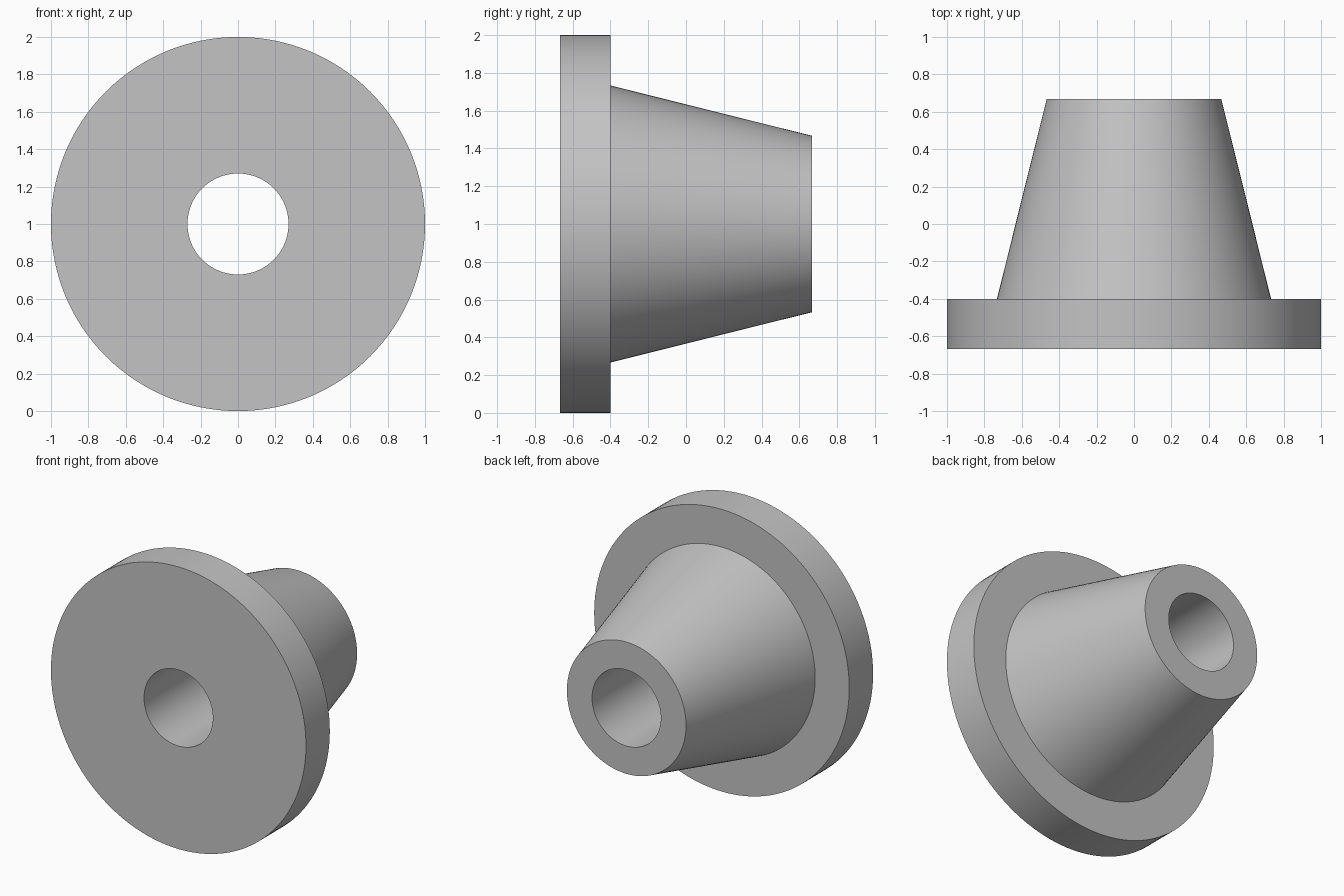
import bpy
import bmesh
from math import cos, sin, tau, radians

cube = bpy.data.objects.get("Cube")
if cube:
    bpy.data.objects.remove(cube, do_unlink=True)

SEGMENTS = 128
CENTRE_Z = 1.0

# Single plain grey
grey = bpy.data.materials.new("plain_grey")
grey.use_nodes = True
colour = (0.55, 0.55, 0.55, 1.0)
grey.diffuse_color = colour
grey.node_tree.nodes["Principled BSDF"].inputs["Base Color"].default_value = colour


def revolve(name, profile):
    """Spin a closed (radius, y) profile around the horizontal bore axis."""
    bm = bmesh.new()
    rings = []
    for i in range(SEGMENTS):
        a = tau * i / SEGMENTS
        rings.append([bm.verts.new((r * cos(a), y, CENTRE_Z + r * sin(a)))
                      for r, y in profile])
    count = len(profile)
    for i, ring in enumerate(rings):
        following = rings[(i + 1) % SEGMENTS]
        for j in range(count):
            k = (j + 1) % count
            bm.faces.new((ring[j], ring[k], following[k], following[j]))
    bmesh.ops.recalc_face_normals(bm, faces=bm.faces)
    mesh = bpy.data.meshes.new(name)
    bm.to_mesh(mesh)
    bm.free()
    mesh.materials.append(grey)
    obj = bpy.data.objects.new(name, mesh)
    bpy.context.collection.objects.link(obj)
    bpy.ops.object.select_all(action='DESELECT')
    obj.select_set(True)
    bpy.context.view_layer.objects.active = obj
    bpy.ops.object.shade_smooth_by_angle(angle=radians(30))
    return obj


# Flange, tapered hub and through bore as one solid
BORE, FLANGE, HUB_BASE, HUB_TIP = 0.27, 1.0, 0.733, 0.467
FRONT, STEP, BACK = -0.667, -0.4, 0.667
revolve("flanged_tapered_bushing", [
    (BORE, FRONT), (FLANGE, FRONT), (FLANGE, STEP),
    (HUB_BASE, STEP), (HUB_TIP, BACK), (BORE, BACK),
])
